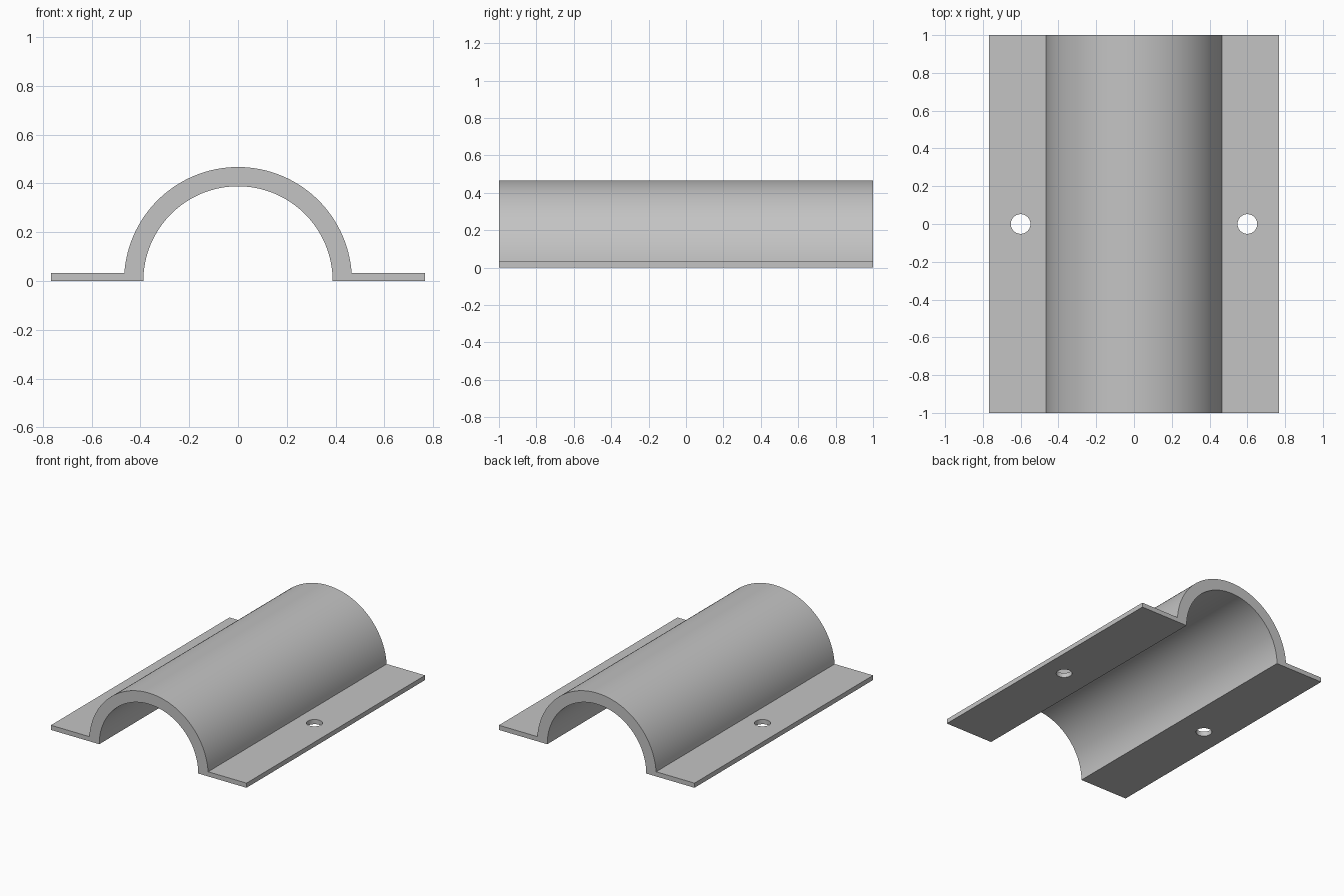
import bpy, bmesh
from math import sin, cos, pi, radians
from mathutils import Matrix

cube = bpy.data.objects.get("Cube")
if cube:
    bpy.data.objects.remove(cube, do_unlink=True)

OUTER, INNER = 0.467, 0.388     # arch radii
HALF_WIDTH, THICK = 0.767, 0.033
HOLE_X, HOLE_R = 0.6, 0.052
STEPS = 64

grey = bpy.data.materials.new("plain_grey")
grey.use_nodes = True
colour = (0.55, 0.55, 0.55, 1)
grey.diffuse_color = colour
grey.node_tree.nodes["Principled BSDF"].inputs["Base Color"].default_value = colour


def make_object(name, bm):
    bmesh.ops.recalc_face_normals(bm, faces=bm.faces)
    mesh = bpy.data.meshes.new(name)
    bm.to_mesh(mesh)
    bm.free()
    mesh.materials.append(grey)
    obj = bpy.data.objects.new(name, mesh)
    bpy.context.collection.objects.link(obj)
    return obj


def arc(radius, start, end):
    angles = [start + (end - start) * i / STEPS for i in range(STEPS + 1)]
    return [(radius * cos(a), radius * sin(a)) for a in angles]


# Half-pipe arch with a flat flange on each side, extruded along y
foot = THICK / OUTER
profile = [(HALF_WIDTH, 0), (HALF_WIDTH, THICK)]
profile += arc(OUTER, foot, pi - foot)
profile += [(-HALF_WIDTH, THICK), (-HALF_WIDTH, 0)]
profile += arc(INNER, pi, 0)
bm = bmesh.new()
face = bm.faces.new([bm.verts.new((x, -1, z)) for x, z in profile])
new = bmesh.ops.extrude_face_region(bm, geom=[face], use_keep_orig=True)["geom"]
bmesh.ops.translate(bm, vec=(0, 2, 0),
                    verts=[v for v in new if isinstance(v, bmesh.types.BMVert)])
saddle = make_object("saddle_clamp", bm)

# Bolt hole through each flange
bm = bmesh.new()
for side in (-1, 1):
    bmesh.ops.create_cone(bm, cap_ends=True, segments=48, radius1=HOLE_R,
                          radius2=HOLE_R, depth=THICK * 4,
                          matrix=Matrix.Translation((side * HOLE_X, 0, THICK / 2)))
cutter = make_object("bolt_hole_cutter", bm)
cutter.hide_render = True

bpy.ops.object.select_all(action="DESELECT")
bpy.context.view_layer.objects.active = saddle
saddle.select_set(True)
cut = saddle.modifiers.new("bolt_holes", "BOOLEAN")
cut.operation = "DIFFERENCE"
cut.solver = "EXACT"
cut.object = cutter
bpy.ops.object.modifier_apply(modifier=cut.name)
bpy.data.objects.remove(cutter, do_unlink=True)

# Smooth curves, crisp edges
bpy.ops.object.shade_smooth_by_angle(angle=radians(30))
